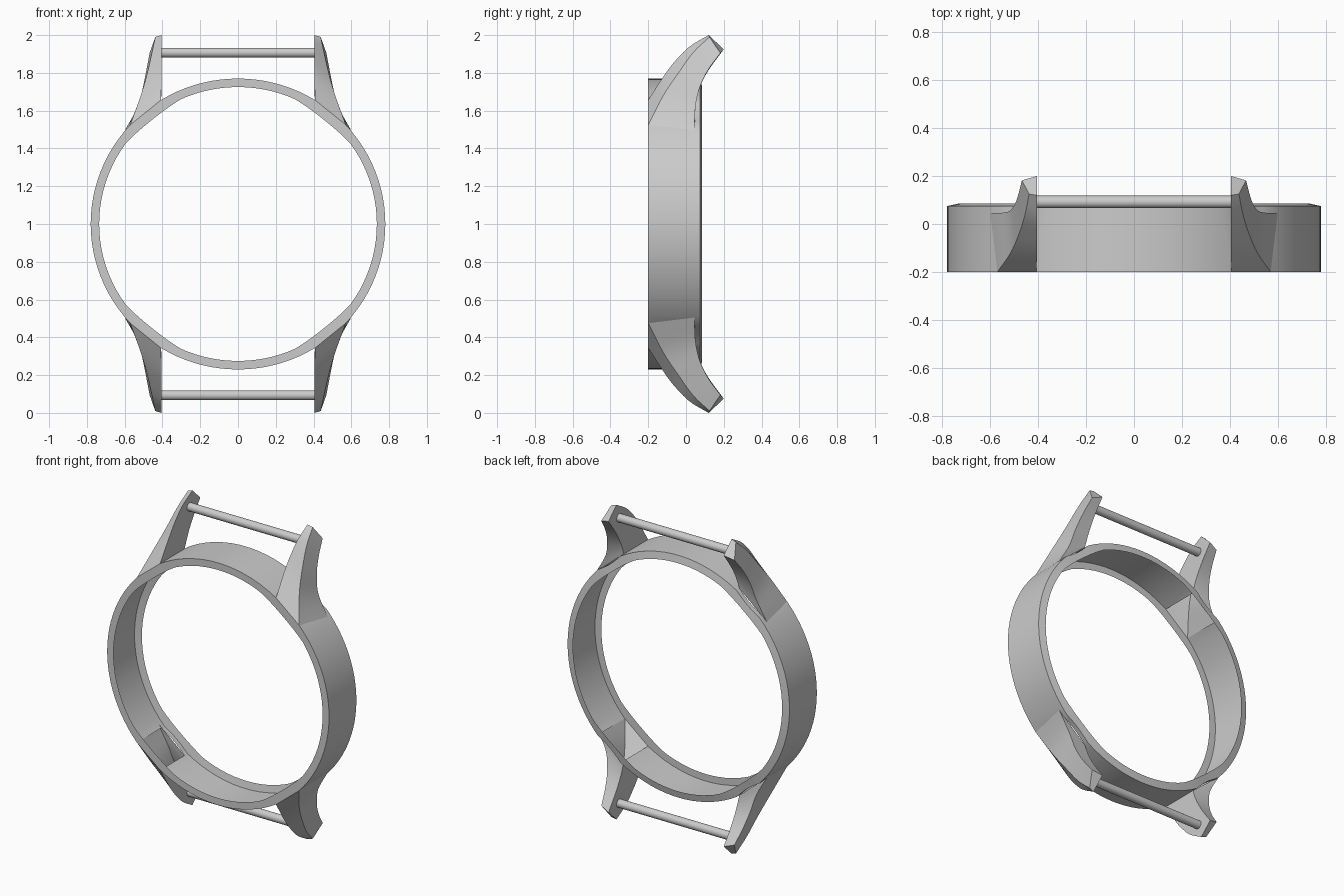
import bpy, bmesh
from math import sin, cos, pi, radians
from mathutils import Vector

if "Cube" in bpy.data.objects:
    bpy.data.objects.remove(bpy.data.objects["Cube"])

CZ = 1.0                     # centre height; all parts are modelled around it
A_OUT, A_IN = 43.0, 58.5     # angles where a lug meets the case wall


def finish(name, bm, axes, angle=30):
    """Turn a bmesh into an object mirrored about the case centre."""
    bmesh.ops.recalc_face_normals(bm, faces=bm.faces)
    me = bpy.data.meshes.new(name)
    bm.to_mesh(me)
    bm.free()
    ob = bpy.data.objects.new(name, me)
    bpy.context.collection.objects.link(ob)
    ob.location.z = CZ
    bpy.context.view_layer.objects.active = ob
    ob.select_set(True)
    bpy.ops.object.shade_smooth_by_angle(angle=radians(angle))
    ob.select_set(False)
    m = ob.modifiers.new("Mirror", 'MIRROR')
    m.use_axis = axes
    m.merge_threshold = 0.0005
    bpy.ops.object.modifier_move_to_index(modifier="Mirror", index=0)
    return ob


def outline(deg, inset=0.0):
    """Case outline, slightly pinched at the lugs."""
    a = radians(deg)
    dip = 0.0
    if A_OUT < deg < A_IN:
        dip = 0.016 * sin(pi * (deg - A_OUT) / (A_IN - A_OUT))
    if inset and 36 < deg < 66:
        dip = 0.014 * sin(pi * (deg - 36) / 30)
    return (0.78 - inset - dip) * cos(a), (0.77 - inset - dip) * sin(a)


def spline(pts, steps):
    """Catmull-Rom curve through the points."""
    p = [Vector(q) for q in pts]
    p = [2 * p[0] - p[1]] + p + [2 * p[-1] - p[-2]]
    out = []
    for i in range(1, len(p) - 2):
        a, b, c, d = p[i - 1:i + 3]
        for s in range(steps):
            t = s / steps
            out.append(0.5 * (2 * b + (c - a) * t + (2 * a - 5 * b + 4 * c - d) * t * t
                              + (3 * b - a - 3 * c + d) * t ** 3))
    return out + [p[-2]]


# Case ring: a thin quarter shell with front rim, wall and sloped back rim
angles = [A_OUT * i / 12 for i in range(12)]
angles += [A_OUT + (A_IN - A_OUT) * i / 6 for i in range(6)]
angles += [A_IN + (90 - A_IN) * i / 9 for i in range(10)]
profile = [(0.045, -0.20), (0, -0.20), (0, 0.045), (0, 0.075), (0.045, 0.085)]
bm = bmesh.new()
rows = []
for d in angles:
    row = []
    for inset, y in profile:
        x, z = outline(d, inset)
        row.append(bm.verts.new((x, y, z)))
    rows.append(row)
for i in range(len(rows) - 1):
    mid = (angles[i] + angles[i + 1]) / 2
    for j in range(4):
        if j == 1 and A_OUT < mid < A_IN:
            continue         # the wall opens into the hollow lug
        bm.faces.new((rows[i][j], rows[i + 1][j], rows[i + 1][j + 1], rows[i][j + 1]))
finish("case_ring", bm, (True, False, True))

# Lugs: four corner curves from the wall to the tip, lofted
xo, zo = outline(A_OUT)
xi, zi = outline(A_IN)
front_in = [(xi, -.20, zi), (.405, -.12, .78), (.405, -.06, .86), (.405, .02, .94), (.405, .12, 1.0)]
front_out = [(xo, -.20, zo), (.515, -.12, .68), (.48, -.04, .80), (.455, .04, .91), (.438, .125, .99)]
back_out = [(.60, .045, .495), (.53, .05, .62), (.502, .075, .73), (.484, .12, .82), (.468, .182, .905)]
back_in = [(xi, .045, zi), (.405, .06, .70), (.405, .085, .755), (.405, .13, .83), (.405, .20, .925)]
curves = [spline(c, 5) for c in (front_in, front_out, back_out, back_in)]
bm = bmesh.new()
# the root of the front face follows the pinched rim
rings = [[bm.verts.new(p) for p in station] for station in zip(*curves)]
for a, b in zip(rings, rings[1:]):
    for k in range(4):
        n = (k + 1) % 4
        bm.faces.new((a[k], a[n], b[n], b[k]))
bm.faces.new(rings[-1])
rim = [bm.verts.new((*((outline(d)[0], -0.20, outline(d)[1])),)) for d in angles[13:18]]
bm.faces.new([rings[0][1]] + rim + [rings[0][0]])
finish("lugs", bm, (True, False, True))

# Strap bars between the lugs
bm = bmesh.new()
bmesh.ops.create_cone(bm, cap_ends=True, segments=24, radius1=0.026, radius2=0.026, depth=0.83)
for v in bm.verts:
    x, y, z = v.co
    v.co = (z, y + 0.092, x + 0.907)
finish("strap_bars", bm, (False, False, True))
